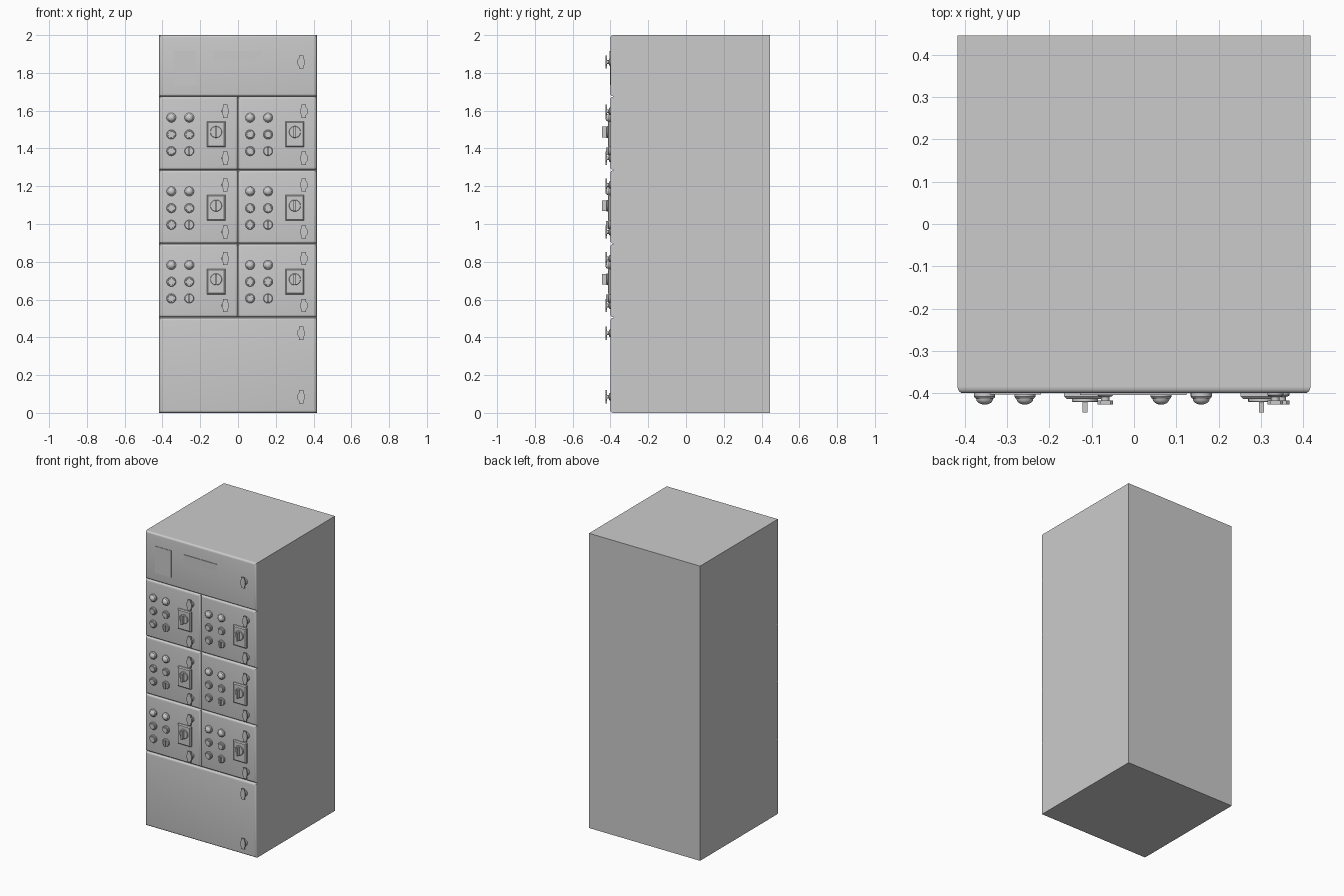
import bpy, bmesh, math

if "Cube" in bpy.data.objects:
    bpy.data.objects.remove(bpy.data.objects["Cube"])

FRONT = -0.40      # front face of the doors
PITCH_X, PITCH_Z = 0.417, 0.39


def finish(name, bm, smooth=True):
    bmesh.ops.recalc_face_normals(bm, faces=bm.faces)
    me = bpy.data.meshes.new(name)
    bm.to_mesh(me)
    bm.free()
    ob = bpy.data.objects.new(name, me)
    bpy.context.collection.objects.link(ob)
    if smooth:
        bpy.ops.object.select_all(action='DESELECT')
        ob.select_set(True)
        bpy.context.view_layer.objects.active = ob
        bpy.ops.object.shade_smooth_by_angle(angle=math.radians(35))
    return ob


def box(name, x0, x1, y0, y1, z0, z1, bevel=0, segs=1):
    """Box whose front (-y) outline is optionally bevelled."""
    bm = bmesh.new()
    bmesh.ops.create_cube(bm, size=1)
    for v in bm.verts:
        v.co = (x1 if v.co.x > 0 else x0, y1 if v.co.y > 0 else y0, z1 if v.co.z > 0 else z0)
    if bevel:
        edges = [e for e in bm.edges if all(abs(v.co.y - y0) < 1e-6 for v in e.verts)]
        bmesh.ops.bevel(bm, geom=edges, offset=bevel, segments=segs, profile=0.5, affect='EDGES')
    return finish(name, bm, bevel > 0)


def turned(name, x, z, profile, n=24):
    """Revolve (radius, protrusion) points about an axis pointing to the front."""
    bm = bmesh.new()
    rings = [[bm.verts.new((x + r * math.cos(2 * math.pi * i / n), FRONT - d,
                            z + r * math.sin(2 * math.pi * i / n))) for i in range(n)]
             for r, d in profile]
    for a, b in zip(rings, rings[1:]):
        for i in range(n):
            bm.faces.new((a[i], a[(i + 1) % n], b[(i + 1) % n], b[i]))
    bm.faces.new(rings[0])
    bm.faces.new(rings[-1])
    return finish(name, bm)


def outline_plate(name, x, z, pts, y0, y1):
    """Extrude a front outline from y0 to y1."""
    bm = bmesh.new()
    f = bm.faces.new([bm.verts.new((x + px, y0, z + pz)) for px, pz in pts])
    new = bmesh.ops.extrude_face_region(bm, geom=[f])['geom']
    for v in new:
        if isinstance(v, bmesh.types.BMVert):
            v.co.y = y1
    return finish(name, bm, False)


def latch(x, z):
    # base collar, neck and a winged turn handle with a wider waist
    turned("latch_base", x, z, [(0.019, -0.002), (0.019, 0.004), (0.016, 0.007), (0.010, 0.009), (0.010, 0.018)], 16)
    quarter = [(0.012, 0.035), (0.012, 0.020), (0.018, 0.013)]
    right = quarter + [(px, -pz) for px, pz in reversed(quarter)]
    outline = right + [(-px, pz) for px, pz in reversed(right)]
    outline_plate("latch_handle", x, z, outline, FRONT - 0.017, FRONT - 0.027)


def lamp(x, z):
    dome = [(0.020 * math.cos(t), 0.013 + 0.014 * math.sin(t)) for t in
            [math.radians(a) for a in (0, 20, 40, 60, 75, 87)]]
    turned("indicator_lamp", x, z, [(0.025, -0.002), (0.025, 0.008), (0.022, 0.012)] + dome)


def button(x, z):
    turned("push_button", x, z, [(0.025, -0.002), (0.025, 0.008), (0.022, 0.012),
                                 (0.018, 0.012), (0.018, 0.016), (0.017, 0.017)])


def selector(x, z):
    turned("selector_base", x, z, [(0.025, -0.002), (0.025, 0.008), (0.022, 0.012)])
    box("selector_grip", x - 0.005, x + 0.005, FRONT - 0.023, FRONT - 0.008, z - 0.020, z + 0.020)


def main_switch(x, z):
    box("switch_plate", x - 0.049, x + 0.049, FRONT - 0.014, FRONT + 0.003, z - 0.079, z + 0.056, 0.006)
    turned("switch_disc", x, z, [(0.031, 0.010), (0.031, 0.019), (0.029, 0.021)], 32)
    box("switch_handle", x - 0.006, x + 0.006, FRONT - 0.045, FRONT - 0.018, z - 0.028, z + 0.028)


def door(name, x0, x1, z0, z1):
    box(name, x0, x1, FRONT, -0.383, z0, z1, 0.014, 4)


# cabinet body
box("cabinet_body", -0.417, 0.417, -0.385, 0.445, 0, 2)

# full-width top and bottom doors
door("top_door", -0.417, 0.417, 1.676, 2.0)
door("bottom_door", -0.417, 0.417, 0.0, 0.503)
for lz in (1.857, 0.422, 0.085):
    latch(0.334, lz)

# label plates on the top door
box("square_plate", -0.34, -0.22, FRONT - 0.003, FRONT + 0.003, 1.736, 1.917)
box("long_plate", -0.128, 0.124, FRONT - 0.004, FRONT + 0.003, 1.862, 1.917)

# six drawer units with their controls
for row in range(3):
    for col in range(2):
        dx, dz = col * PITCH_X, -row * PITCH_Z
        door("unit_door", -0.417 + dx, -0.001 + dx, 1.287 + dz, 1.674 + dz)
        latch(-0.068 + dx, 1.597 + dz)
        latch(-0.068 + dx, 1.348 + dz)
        main_switch(-0.116 + dx, 1.487 + dz)
        for bx in (-0.353, -0.258):
            lamp(bx + dx, 1.563 + dz)
            button(bx + dx, 1.474 + dz)
        button(-0.353 + dx, 1.386 + dz)
        selector(-0.258 + dx, 1.386 + dz)
